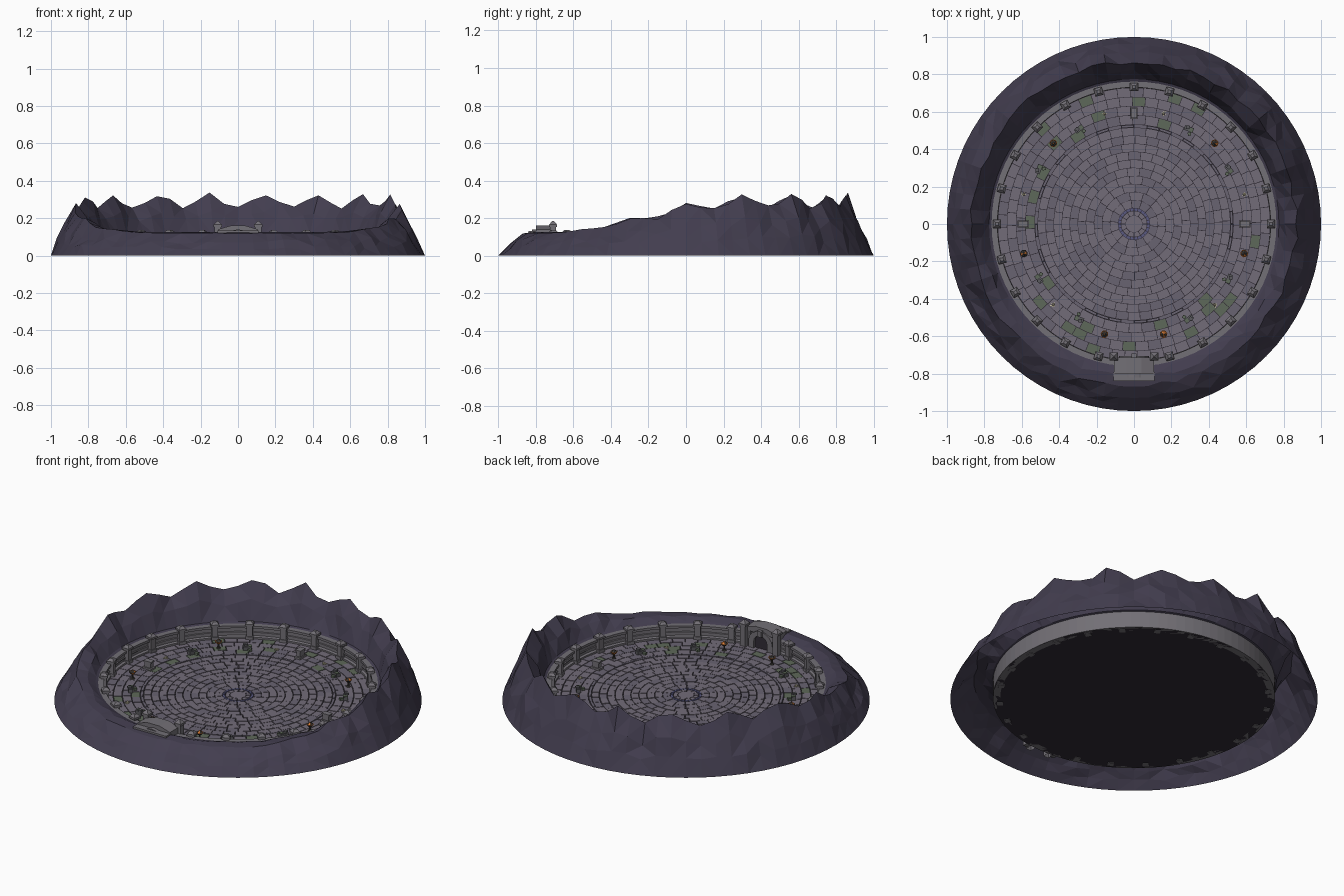
import bpy, bmesh, random
from math import sin, cos, pi, radians, tau
from mathutils import Matrix, Vector

if "Cube" in bpy.data.objects:
    bpy.data.objects.remove(bpy.data.objects["Cube"])

random.seed(7)
FLOOR = 0.032


def mat(name, r, g, b):
    m = bpy.data.materials.new(name)
    m.diffuse_color = (r, g, b, 1)
    m.use_nodes = True
    m.node_tree.nodes["Principled BSDF"].inputs["Base Color"].default_value = m.diffuse_color
    return m


ROCK = mat("rock", .055, .047, .078)
TILE = mat("tile", .17, .15, .19)
TILE2 = mat("tile_dark", .14, .125, .165)
MOSS = mat("moss", .11, .14, .10)
BLUE = mat("blue_inlay", .10, .10, .22)
STONE = mat("stone", .17, .16, .18)
STONE2 = mat("stone_dark", .10, .10, .11)
GROUT = mat("grout", .03, .025, .035)
WOOD = mat("iron", .05, .045, .04)
FIRE = mat("fire", .75, .22, .04)
BONE = mat("bone", .6, .55, .38)


def finish(bm, name, *mats):
    bmesh.ops.recalc_face_normals(bm, faces=bm.faces)
    me = bpy.data.meshes.new(name)
    bm.to_mesh(me)
    bm.free()
    for m in mats:
        me.materials.append(m)
    ob = bpy.data.objects.new(name, me)
    bpy.context.collection.objects.link(ob)
    return ob


def paint(bm, before, idx):
    for f in list(bm.faces)[before:]:
        f.material_index = idx


def box(bm, size, loc, frame=Matrix(), rot=0, idx=0):
    n = len(bm.faces)
    m = frame @ Matrix.Translation(loc) @ Matrix.Rotation(rot, 4, 'Z') @ Matrix.Diagonal((*size, 1))
    bmesh.ops.create_cube(bm, size=1, matrix=m)
    paint(bm, n, idx)


def cone(bm, r1, r2, z0, z1, frame, seg=8, idx=0, rot=0):
    n = len(bm.faces)
    m = frame @ Matrix.Translation((0, 0, (z0 + z1) / 2)) @ Matrix.Rotation(rot, 4, 'Z')
    bmesh.ops.create_cone(bm, cap_ends=True, segments=seg, radius1=r1, radius2=r2, depth=z1 - z0, matrix=m)
    paint(bm, n, idx)


def polar(deg, r, z=0.0):
    """Frame on the circle: local x points outward."""
    a = radians(deg)
    return Matrix.Translation((r * cos(a), r * sin(a), z)) @ Matrix.Rotation(a, 4, 'Z')


def skin(bm, rings, closed_profile=False):
    """Join a closed loop of profiles with quads."""
    vs = [[bm.verts.new(p) for p in ring] for ring in rings]
    m = len(vs[0])
    for i in range(len(vs)):
        a, b = vs[i], vs[(i + 1) % len(vs)]
        for j in range(m if closed_profile else m - 1):
            k = (j + 1) % m
            bm.faces.new((a[j], b[j], b[k], a[k]))


# jagged rock rim, tall at the back and low at the front
N = 72
rings = []
for i in range(N):
    a = tau * i / N
    s = sin(a)
    u = min(1, max(0, (s + .9) / 1.3))
    t = u * u * (3 - 2 * u)
    peak = (1, .5, 0, .45)[i % 4] + random.uniform(-.25, .2)
    crest = .128 + .135 * t + .065 * t * peak
    calm = s < -.985
    j = (lambda k: 0) if calm else (lambda k: random.uniform(-k, k))
    prof = [(1, 0), (.962 + j(.006), crest * .32 + j(.012)), (.925 + j(.01), crest * .62 + j(.018)),
            (.868 + j(.014), crest - .008 * (1 - t)), (.815 + j(.012), .125 + (crest - .125) * .5 + j(.012) * t),
            (.775, .112), (.757, .104)]
    if calm:
        prof[1:4] = [(.965, .035), (.93, .07), (.87, .118)]
    rings.append([(r * cos(a), r * s, z) for r, z in prof])
bm = bmesh.new()
skin(bm, rings)
bmesh.ops.triangulate(bm, faces=bm.faces)
finish(bm, "rock_rim", ROCK)

# ring wall with plinth, recessed panels and coping
prof = [(.768, .008), (.768, .106), (.73, .106), (.73, .092), (.742, .089), (.742, .068), (.737, .066),
        (.737, .06), (.742, .058), (.742, .045), (.728, .041), (.728, .008)]
bm = bmesh.new()
skin(bm, [[(r * cos(tau * i / 96), r * sin(tau * i / 96), z) for r, z in prof] for i in range(96)], True)
finish(bm, "ring_wall", STONE)

# pillars with pyramid caps
bm = bmesh.new()
for k in range(24):
    if k == 18:
        continue
    f = polar(k * 15, .732)
    box(bm, (.042, .042, .02), (0, 0, .04), f)
    box(bm, (.032, .034, .11), (0, 0, .06), f)
    box(bm, (.044, .046, .012), (0, 0, .118), f)
    cone(bm, .031, .012, .124, .138, f, 4, 0, pi / 4)
finish(bm, "pillars", STONE)

# floor slab under the paving
bm = bmesh.new()
cone(bm, .766, .766, .008, .026, Matrix(), 96)
finish(bm, "floor_slab", GROUT)

# concentric paving stones
bm = bmesh.new()


def paving(r0, r1, count, offset, idx=None, gap=.0035, lift=0.0):
    for k in range(count):
        n = len(bm.faces)
        g = gap / ((r0 + r1) / 2) / 2
        a0, a1 = tau * k / count + offset + g, tau * (k + 1) / count + offset - g
        z = FLOOR + lift + random.uniform(-.0012, .0012)
        mid = (a0 + a1) / 2
        pts = [((r0 + gap / 2) * cos(a0), (r0 + gap / 2) * sin(a0)), ((r1 - gap / 2) * cos(a0), (r1 - gap / 2) * sin(a0)),
               ((r1 - gap / 2) * cos(mid), (r1 - gap / 2) * sin(mid)),
               ((r1 - gap / 2) * cos(a1), (r1 - gap / 2) * sin(a1)), ((r0 + gap / 2) * cos(a1), (r0 + gap / 2) * sin(a1))]
        top = [bm.verts.new((x, y, z)) for x, y in pts]
        low = [bm.verts.new((x, y, .024)) for x, y in pts]
        bm.faces.new(top)
        for q in range(5):
            bm.faces.new((top[q], low[q], low[(q + 1) % 5], top[(q + 1) % 5]))
        c = idx
        if c is None:
            c = random.choice((0, 0, 1))
            if r0 > .53 and random.random() < .13:
                c = 2
        paint(bm, n, c)


cone(bm, .045, .045, .024, FLOOR, Matrix(), 12)
paving(.045, .07, 12, 0, 0)
paving(.07, .086, 24, 0, 3)
r, row = .086, 0
while r < .505:
    w = (.515 - .086) / 10
    paving(r, r + w, max(14, round(tau * r / .06)), random.random())
    r += w
paving(.515, .532, 48, 0, 1, lift=.002)
for k in range(4):
    paving(.532 + k * .049, .532 + (k + 1) * .049, round(tau * (.55 + k * .049) / .068), random.random())
finish(bm, "paving_stones", TILE, TILE2, MOSS, BLUE)

# gate: arch ring, jambs, gabled roof, outer step and tall posts
bm = bmesh.new()
arch = [(-90, .02)]
loops = []
for y in (-.82, -.705):
    inner = [(-.045, .02)] + [(-.045 * cos(pi * k / 8), .07 + .045 * sin(pi * k / 8)) for k in range(9)] + [(.045, .02)]
    outer = [(-.08, .02)] + [(-.08 * cos(pi * k / 8), .07 + .07 * sin(pi * k / 8)) for k in range(9)] + [(.08, .02)]
    loops.append(([(x, y, z) for x, z in inner], [(x, y, z) for x, z in outer]))
skin(bm, [loops[0][0], loops[0][1], loops[1][1], loops[1][0]])
roof = [(-.108, .122), (-.108, .14), (-.04, .16), (.04, .16), (.108, .14), (.108, .122)]
ends = [[bm.verts.new((x, y, z)) for x, z in roof] for y in (-.80, -.715)]
for e in ends:
    bm.faces.new(e)
for k in range(6):
    bm.faces.new((ends[0][k], ends[1][k], ends[1][(k + 1) % 6], ends[0][(k + 1) % 6]))
box(bm, (.22, .05, .03), (0, -.815, .118))
box(bm, (.028, .02, .035), (0, -.703, .13))
for s in (-1, 1):
    box(bm, (.03, .09, .1), (s * .093, -.765, .075))
    f = Matrix.Translation((s * .108, -.708, 0))
    box(bm, (.034, .034, .145), (0, 0, .088), f)
    box(bm, (.044, .044, .012), (0, 0, .16), f)
    cone(bm, .03, .004, .166, .186, f, 4, 0, pi / 4)
finish(bm, "gate", STONE)
bm = bmesh.new()
box(bm, (.1, .012, .095), (0, -.727, .07))
finish(bm, "gate_opening", GROUT)

# braziers
bm = bmesh.new()
for d in (45, 135, 195, 345, 255, 285):
    f = polar(d, .61)
    cone(bm, .014, .009, .03, .038, f)
    cone(bm, .005, .005, .036, .062, f)
    cone(bm, .009, .021, .06, .074, f)
    cone(bm, .018, .003, .0741, .086, f, 6, 1)
finish(bm, "braziers", WOOD, FIRE)

# small bone heaps
bm = bmesh.new()
for d in (75, 105, 15, 165, 225, 315):
    f = polar(d, .61)
    bmesh.ops.create_icosphere(bm, subdivisions=1, radius=.008, matrix=f @ Matrix.Translation((0, 0, .039)))
    for k in range(3):
        box(bm, (.026, .004, .004), (.003 * k, 0, .035), f, k * 1.05 + .3)
finish(bm, "bone_heaps", BONE)

# fallen mossy blocks
bm = bmesh.new()
for d in (30, 60, 120, 150, 210, 240, 300, 330):
    f = polar(d, .587)
    box(bm, (.026, .05, .022), (0, 0, .042), f, .15)
    box(bm, (.02, .02, .012), (.004, .01, .058), f, .5)
    box(bm, (.018, .018, .014), (-.022, -.016, .038), f, .6, 1)
    box(bm, (.022, .018, .003), (0, -.014, .0545), f, .15, 1)
finish(bm, "fallen_blocks", STONE2, MOSS)

# standing monument stones
bm = bmesh.new()
for d in (0, 90, 180):
    f = polar(d, .592)
    box(bm, (.06, .038, .012), (0, 0, .037), f)
    box(bm, (.04, .026, .032), (0, 0, .058), f)
    box(bm, (.05, .034, .008), (0, 0, .077), f)
finish(bm, "monument_stones", STONE)
